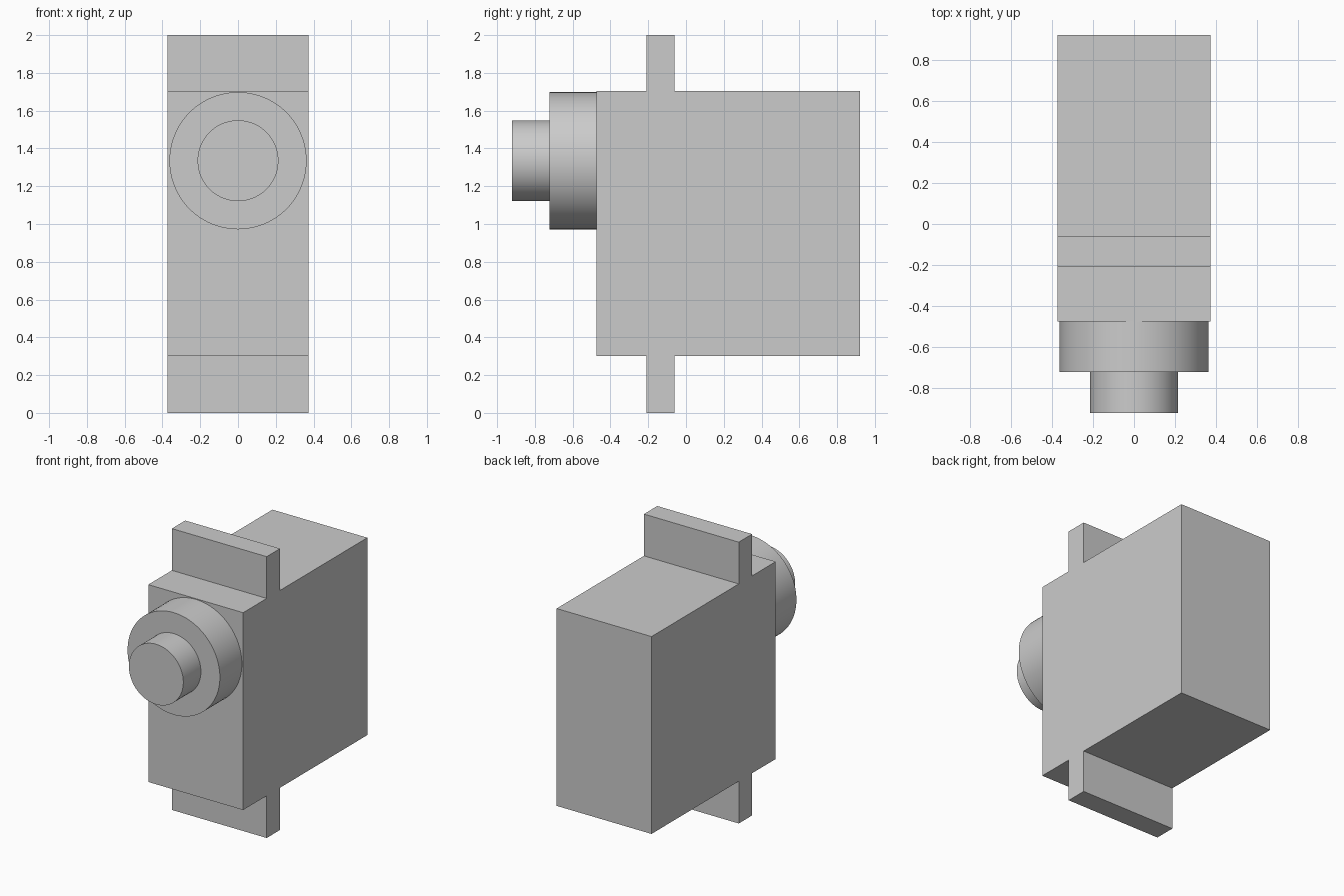
import bpy
import bmesh
import math
from mathutils import Matrix, Vector

cube = bpy.data.objects.get("Cube")
if cube:
    bpy.data.objects.remove(cube, do_unlink=True)

grey = bpy.data.materials.new("light grey")
grey.use_nodes = True
colour = (0.6, 0.6, 0.6, 1)
grey.diffuse_color = colour
grey.node_tree.nodes["Principled BSDF"].inputs["Base Color"].default_value = colour

HALF_WIDTH = 0.373
FRONT, BACK = -0.475, 0.92
BOTTOM, TOP = 0.3, 1.703
TAB_FRONT, TAB_BACK = -0.21, -0.06
HEIGHT = 2.0
AXIS_Z = 1.335


def finish(name, bm):
    bmesh.ops.recalc_face_normals(bm, faces=bm.faces)
    mesh = bpy.data.meshes.new(name)
    bm.to_mesh(mesh)
    bm.free()
    mesh.materials.append(grey)
    obj = bpy.data.objects.new(name, mesh)
    bpy.context.collection.objects.link(obj)
    return obj


def front_cylinder(name, radius, y_front, y_back):
    """Round part along y, on the output axis."""
    bm = bmesh.new()
    place = (Matrix.Translation((0, (y_front + y_back) / 2, AXIS_Z))
             @ Matrix.Rotation(math.pi / 2, 4, "X"))
    bmesh.ops.create_cone(bm, cap_ends=True, segments=96, radius1=radius,
                          radius2=radius, depth=y_back - y_front, matrix=place)
    obj = finish(name, bm)
    bpy.ops.object.select_all(action="DESELECT")
    obj.select_set(True)
    bpy.context.view_layer.objects.active = obj
    bpy.ops.object.shade_smooth_by_angle(angle=math.radians(30))


# Housing and both mounting tabs: one side profile extruded across the width
profile = [
    (FRONT, BOTTOM), (TAB_FRONT, BOTTOM), (TAB_FRONT, 0), (TAB_BACK, 0),
    (TAB_BACK, BOTTOM), (BACK, BOTTOM), (BACK, TOP), (TAB_BACK, TOP),
    (TAB_BACK, HEIGHT), (TAB_FRONT, HEIGHT), (TAB_FRONT, TOP), (FRONT, TOP),
]
bm = bmesh.new()
side = bm.faces.new([bm.verts.new((-HALF_WIDTH, y, z)) for y, z in profile])
swept = bmesh.ops.extrude_face_region(bm, geom=[side], use_keep_orig=True)
moved = [v for v in swept["geom"] if isinstance(v, bmesh.types.BMVert)]
bmesh.ops.translate(bm, verts=moved, vec=Vector((2 * HALF_WIDTH, 0, 0)))
finish("housing_with_tabs", bm)

# Round boss and output shaft on the front
front_cylinder("gear_boss", 0.363, -0.722, FRONT)
front_cylinder("output_shaft", 0.214, -0.92, -0.722)
